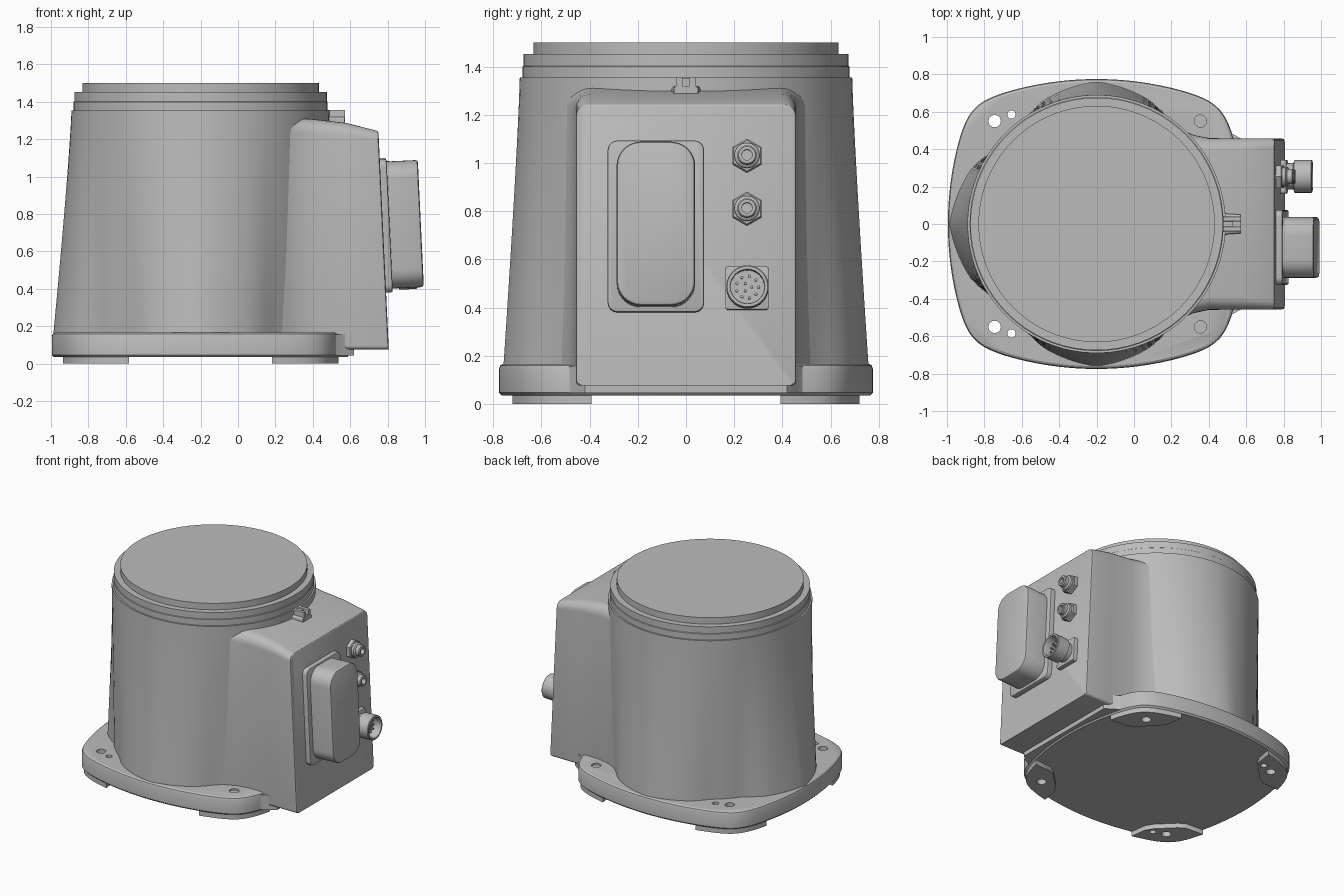
import bpy, bmesh, math
from mathutils import Matrix, Vector

old = bpy.data.objects.get("Cube")
if old:
    bpy.data.objects.remove(old, do_unlink=True)

grey = bpy.data.materials.new("cast grey")
grey.use_nodes = True
grey.diffuse_color = (0.5, 0.5, 0.5, 1)
grey.node_tree.nodes["Principled BSDF"].inputs["Base Color"].default_value = (0.5, 0.5, 0.5, 1)

CX = -0.2                     # axis of the round body
SLOPE = 0.0474                # lean of the connector face
FACE = Matrix.Translation((0.7795, 0, 0.66)) @ Matrix.Rotation(-math.atan(SLOPE), 4, 'Y')
parts = []


def loft(name, rings, matrix=None):
    """Skin a stack of equal-length rings and cap both ends."""
    bm = bmesh.new()
    vs = [[bm.verts.new(p) for p in ring] for ring in rings]
    n = len(rings[0])
    for a, b in zip(vs, vs[1:]):
        for i in range(n):
            j = (i + 1) % n
            bm.faces.new((a[i], a[j], b[j], b[i]))
    bm.faces.new(vs[0])
    bm.faces.new(vs[-1])
    bmesh.ops.recalc_face_normals(bm, faces=bm.faces)
    me = bpy.data.meshes.new(name)
    bm.to_mesh(me)
    bm.free()
    me.materials.append(grey)
    ob = bpy.data.objects.new(name, me)
    bpy.context.collection.objects.link(ob)
    if matrix:
        ob.matrix_world = matrix
    parts.append(ob)
    return ob


def lathe_z(name, profile, x=CX, y=0, n=72):
    ang = [2 * math.pi * i / n for i in range(n)]
    return loft(name, [[(x + r * math.cos(a), y + r * math.sin(a), z) for a in ang]
                       for r, z in profile])


def lathe_face(name, profile, y, z, n=32):
    """Turned part standing on the connector face; profile is (radius, depth)."""
    ang = [math.pi / 2 + 2 * math.pi * i / n for i in range(n)]
    return loft(name, [[(d, y + r * math.cos(a), z - 0.66 + r * math.sin(a)) for a in ang]
                       for r, d in profile], FACE)


def rounded(y0, y1, z0, z1, r_top, r_low, n=6):
    """Rounded rectangle in the y-z plane."""
    pts = []
    corners = ((y1 - r_top, z1 - r_top, r_top, 0), (y0 + r_top, z1 - r_top, r_top, 1),
               (y0 + r_low, z0 + r_low, r_low, 2), (y1 - r_low, z0 + r_low, r_low, 3))
    for cy, cz, r, q in corners:
        for i in range(n + 1):
            a = math.pi / 2 * (q + i / n)
            pts.append((cy + r * math.cos(a), cz + r * math.sin(a)))
    return pts


def pad(name, y0, y1, z0, z1, r, depth, edge):
    """Rounded plate on the connector face with a softened outer edge."""
    rings = []
    for d, inset in ((-0.01, 0), (depth - edge, 0), (depth - edge * 0.3, edge * 0.3), (depth, edge)):
        pts = rounded(y0 + inset, y1 - inset, z0 + inset, z1 - inset, r - inset, r - inset, 8)
        rings.append([(d, y, z - 0.66) for y, z in pts])
    return loft(name, rings, FACE)


def cut(target, cutter):
    mod = target.modifiers.new("cut", 'BOOLEAN')
    mod.operation, mod.solver, mod.object = 'DIFFERENCE', 'EXACT', cutter
    bpy.context.view_layer.objects.active = target
    bpy.ops.object.modifier_apply(modifier=mod.name)


def flange_point(a):
    """Radius vector of the bowed square outline with soft corners."""
    c, s = abs(math.cos(a)), abs(math.sin(a))
    ry = 1.55 / (s + math.sqrt(s * s + 3.1 * c * c / 3.4))
    rx = 1.59 / (c + math.sqrt(c * c + 3.18 * s * s / 3.4))
    r = (rx ** -20 + ry ** -20) ** (-1 / 20)
    return Vector((r * math.cos(a), r * math.sin(a)))


# Base flange
outline = [flange_point(2 * math.pi * i / 144) for i in range(144)]
flange = loft("base_flange", [[(CX + p.x * k, p.y * k, z) for p in outline]
              for k, z in ((0.985, 0.035), (1, 0.047), (1, 0.148), (0.994, 0.16), (0.98, 0.167))])

# Corner feet
drilled = [flange]
for sx in (-1, 1):
    for sy in (-1, 1):
        shape = [flange_point(math.radians(28 + 34 * i / 16)) * 0.985 for i in range(17)]
        shape += [Vector((0.4, 0.6)), Vector((0.43, 0.55)), Vector((0.55, 0.43)), Vector((0.6, 0.4))]
        drilled.append(loft("foot", [[(CX + sx * p.x, sy * p.y, z) for p in shape]
                                     for z in (0, 0.045)]))

# Bolt and dowel holes
holes = [(x, s * y, r) for s in (-1, 1)
         for x, y, r in ((-0.745, 0.55, 0.033), (0.355, 0.55, 0.033), (-0.655, 0.585, 0.022))]
for x, y, r in holes:
    drill = lathe_z("hole_cutter", [(r, -0.1), (r, 0.3)], x, y, 24)
    for ob in drilled:
        cut(ob, drill)
    parts.remove(drill)
    bpy.data.objects.remove(drill, do_unlink=True)


# Round body with three bulges that fade towards the rim
def body_radius(a, t):
    r = 0.675 + 0.015 * t
    for centre, amount in ((90, 0.087), (180, 0.113), (270, 0.087)):
        d = abs((math.degrees(a) - centre + 180) % 360 - 180)
        shape = 1 - 0.5 * d / 24 if d < 24 else max(0, 0.5 * (1 - (d - 24) / 12))
        r += amount * shape * (1 - t) ** 1.15
    return r


rings = []
for i in range(13):
    t = i / 12
    rings.append([(CX + body_radius(a, t) * math.cos(a), body_radius(a, t) * math.sin(a), 0.15 + 1.205 * t)
                  for a in (math.radians(4 * k) for k in range(90))])
loft("body", rings)

# Stepped rim and top disc
lathe_z("rim", [(0.679, 1.35), (0.679, 1.4), (0.675, 1.403), (0.675, 1.452)])
lathe_z("top_disc", [(0.632, 1.44), (0.632, 1.5)])

# Connector housing, flared where it meets the body
rings = []
for x, w, top, r, lean in ((0.1, 0.56, 1.32, 0.08, 0), (0.2, 0.535, 1.32, 0.08, 0),
                           (0.26, 0.502, 1.317, 0.08, 0), (0.32, 0.476, 1.314, 0.08, 0),
                           (0.4, 0.459, 1.308, 0.075, 0.1), (0.58, 0.457, 1.287, 0.065, 0.5),
                           (0.735, 0.457, 1.248, 0.05, 0.97), (0.747, 0.454, 1.242, 0.045, 1),
                           (0.751, 0.447, 1.235, 0.035, 1)):
    rings.append([(x + lean * SLOPE * (1.24 - z), y, z)
                  for y, z in rounded(-w, w, 0.077, top, r, 0.02)])
loft("connector_housing", rings)

# Web where the housing meets the flange
web = [(0.3, 0.62), (0.455, 0.59), (0.485, 0.53), (0.52, 0.485), (0.57, 0.458), (0.62, 0.42)]
web += [(x, -y) for x, y in reversed(web)]
loft("flange_web", [[(x, y, z) for x, y in web] for z in (0.045, 0.155)])

# Slotted key tab under the rim
loft("key_base", [[(x, y, z) for y, z in rounded(-w, w, 1.26, 1.32, 0.015, 0.01)]
                  for x, w in ((0.44, 0.075), (0.5, 0.055), (0.57, 0.05))])
for s in (-1, 1):
    loft("key_cheek", [[(x, s * 0.027 + y, z) for y, z in rounded(-0.013, 0.013, 1.29, 1.357, 0.004, 0.004)]
                       for x in (0.46, 0.572)])
loft("key_bridge", [[(x, y, z) for y, z in rounded(-0.02, 0.02, 1.29, 1.35, 0.004, 0.004)]
                    for x in (0.46, 0.53)])

# Cover plate and its deep cap
pad("cover_plate", -0.325, 0.075, 0.38, 1.092, 0.04, 0.035, 0.008)
pad("cover_cap", -0.288, 0.038, 0.4, 1.08, 0.1, 0.202, 0.014)

# Two hose fittings
for z in (1.03, 0.81):
    lathe_face("fitting_nut", [(0.07, -0.01), (0.07, 0.026), (0.064, 0.032)], 0.253, z, 6)
    lathe_face("fitting_collar", [(0.052, 0.02), (0.052, 0.05), (0.046, 0.056), (0.04, 0.058),
                                  (0.04, 0.085), (0.035, 0.09), (0.022, 0.09), (0.022, 0.05)], 0.253, z)

# Round multi-pin socket
pad("socket_flange", 0.163, 0.343, 0.39, 0.57, 0.012, 0.03, 0.004)
lathe_face("socket_shell", [(0.07, 0.02), (0.07, 0.065), (0.088, 0.07), (0.088, 0.162), (0.084, 0.166),
                            (0.072, 0.166), (0.07, 0.162), (0.07, 0.1)], 0.255, 0.48, 40)
for count, radius in ((3, 0.018), (9, 0.046)):
    for i in range(count):
        a = 2 * math.pi * i / count
        lathe_face("socket_pin", [(0.006, 0.095), (0.006, 0.125)],
                   0.255 + radius * math.cos(a), 0.48 + radius * math.sin(a), 10)

# Smooth shading with crisp edges
for ob in parts:
    ob.data.shade_smooth()
    ob.data.set_sharp_from_angle(angle=math.radians(30))
